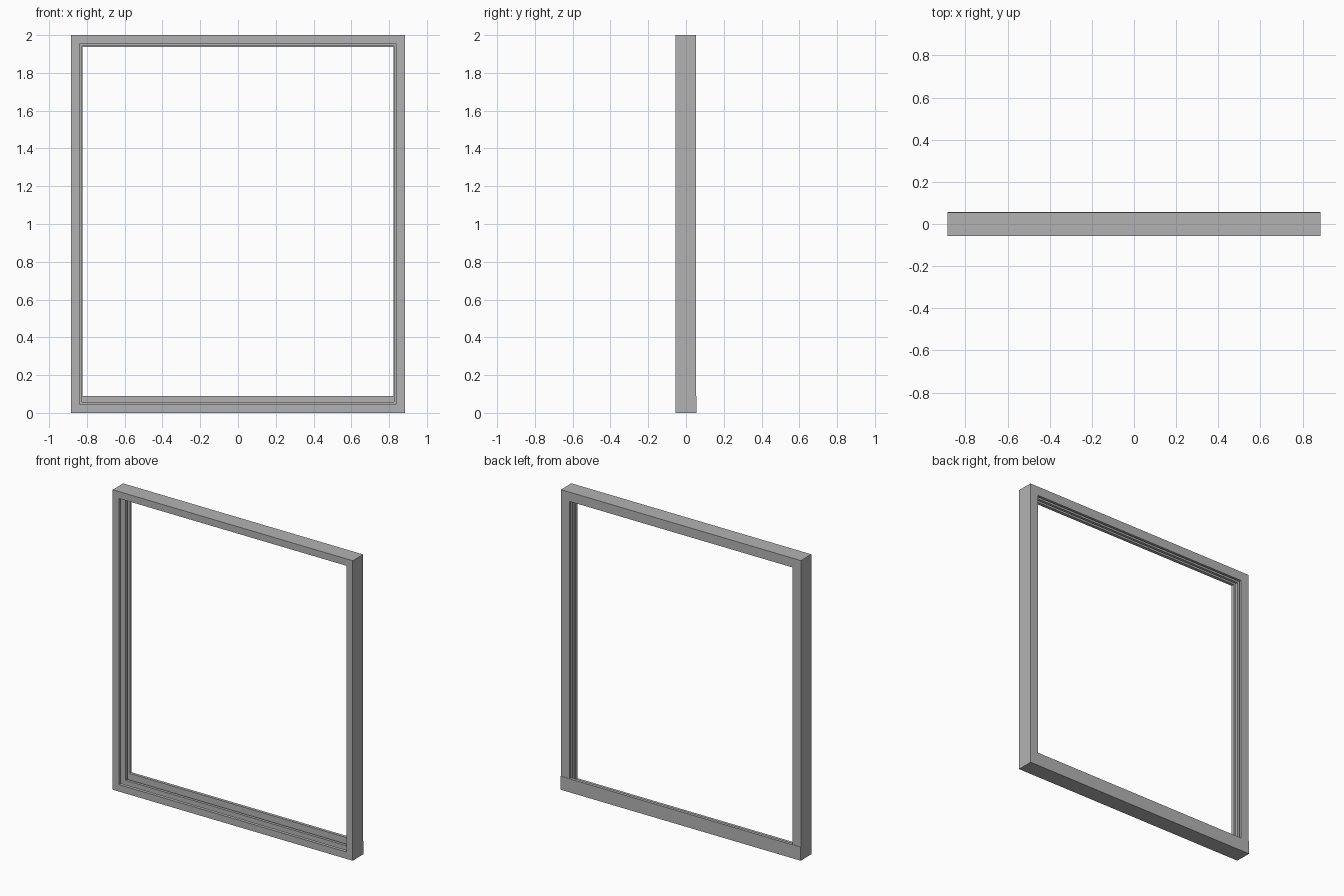
import bpy
import bmesh

old = bpy.data.objects.get("Cube")
if old:
    bpy.data.objects.remove(old)

HALF_W, HEIGHT = 0.885, 2.0
FRONT, BACK = -0.056, 0.054

grey = bpy.data.materials.new("frame grey")
grey.use_nodes = True
colour = (0.45, 0.45, 0.45, 1)
grey.diffuse_color = colour
grey.node_tree.nodes["Principled BSDF"].inputs["Base Color"].default_value = colour


def finish(name, bm):
    bmesh.ops.recalc_face_normals(bm, faces=bm.faces)
    mesh = bpy.data.meshes.new(name)
    bm.to_mesh(mesh)
    bm.free()
    mesh.materials.append(grey)
    obj = bpy.data.objects.new(name, mesh)
    bpy.context.collection.objects.link(obj)
    return obj


def swept_frame(name, profile):
    """Sweep a (depth, inset) profile round the rectangle with mitred corners."""
    bm = bmesh.new()
    rings = []
    for y, inset in profile:
        w, lo, hi = HALF_W - inset, inset, HEIGHT - inset
        corners = [(-w, lo), (w, lo), (w, hi), (-w, hi)]
        rings.append([bm.verts.new((x, y, z)) for x, z in corners])
    for i, ring in enumerate(rings):
        following = rings[(i + 1) % len(rings)]
        for k in range(4):
            n = (k + 1) % 4
            bm.faces.new((ring[k], ring[n], following[n], following[k]))
    return finish(name, bm)


def box(name, low, high):
    bm = bmesh.new()
    bmesh.ops.create_cube(bm, size=1)
    for v in bm.verts:
        for a in range(3):
            v.co[a] = high[a] if v.co[a] > 0 else low[a]
    return finish(name, bm)


# Frame section: front lip, middle rib and back stop with two tracks between
GROOVE = 0.022
fins = [(FRONT, -0.034, 0.046), (-0.004, 0.015, 0.058), (0.037, BACK, 0.062)]
section = [(FRONT, 0)]
for i, (start, end, inset) in enumerate(fins):
    if i:
        section.append((start, GROOVE))
    section += [(start, inset), (end, inset)]
    if i < len(fins) - 1:
        section.append((end, GROOVE))
section.append((BACK, 0))
swept_frame("window_frame", section)

# Raised board along the back of the sill
box("back_sill_board", (-HALF_W, 0.036, 0), (HALF_W, 0.056, 0.09))
